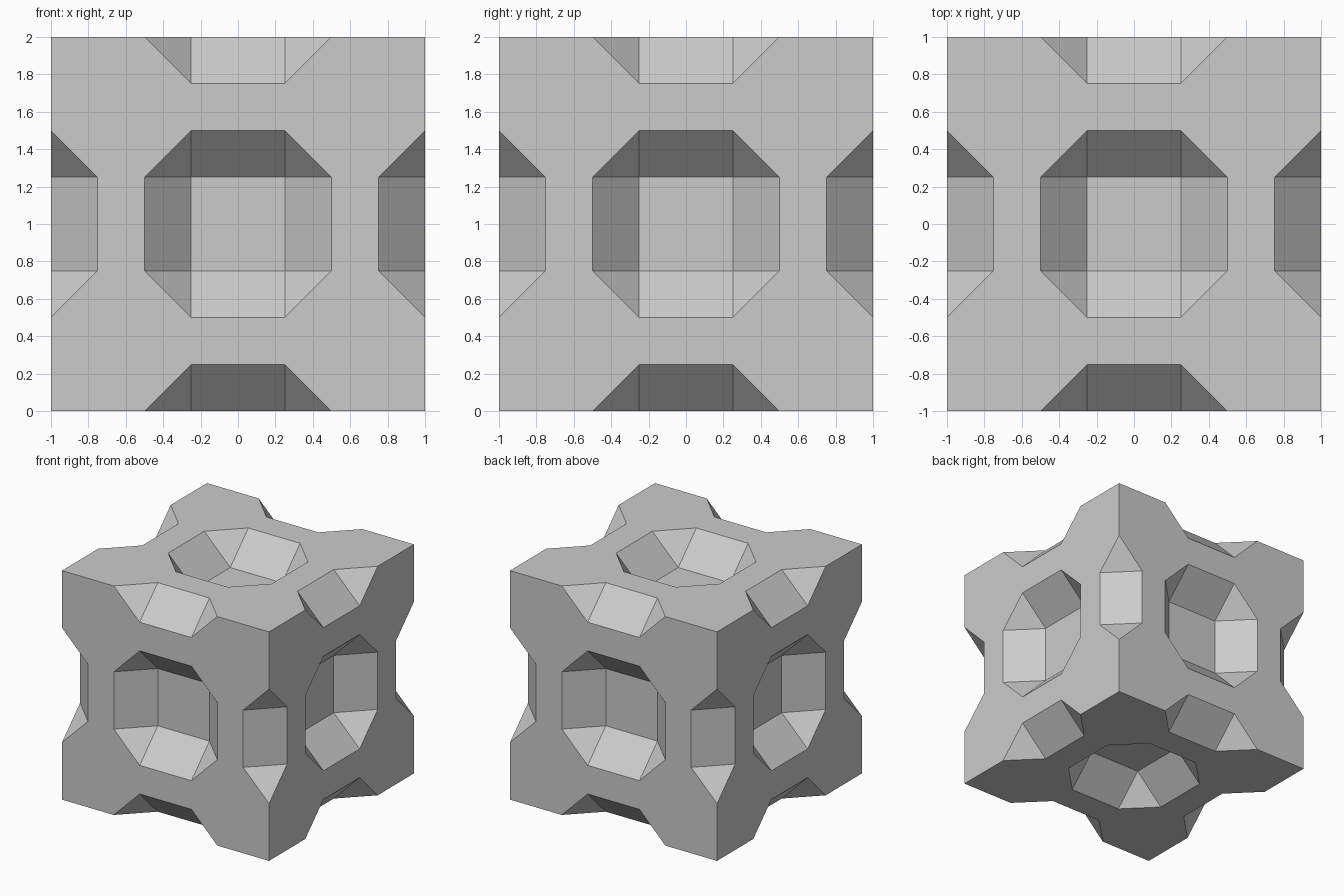
import bpy, bmesh
from itertools import product
from mathutils import Vector

if "Cube" in bpy.data.objects:
    bpy.data.objects.remove(bpy.data.objects["Cube"])

S = (-1, 1)


def hull(bm, pts):
    """Add a convex solid around the given points."""
    verts = [bm.verts.new(p) for p in pts]
    bmesh.ops.convex_hull(bm, input=verts)


def place(axis, a, b, c):
    """Put a along the given axis, b and c along the next two, lifted onto z = 0."""
    v = Vector((0, 0, 1))
    v[axis] += a
    v[(axis + 1) % 3] += b
    v[(axis + 2) % 3] += c
    return v


def make_object(name, bm):
    bmesh.ops.dissolve_limit(bm, angle_limit=0.01, verts=bm.verts, edges=bm.edges)
    bmesh.ops.recalc_face_normals(bm, faces=bm.faces)
    mesh = bpy.data.meshes.new(name)
    bm.to_mesh(mesh)
    bm.free()
    obj = bpy.data.objects.new(name, mesh)
    bpy.context.collection.objects.link(obj)
    return obj


# Solid cube
bm = bmesh.new()
hull(bm, [place(0, *p) for p in product(S, S, S)])
cube = make_object("notched_cube", bm)

bm = bmesh.new()
for axis in range(3):
    # Octagonal face pockets tapering to a square floor
    for s in S:
        pts = [place(axis, s + d, u * 0.25, v * 0.25)
               for d, u, v in product((-0.25, 0.25), S, S)]
        for u, v in product(S, S):
            pts += [place(axis, s, u * 0.5, v * 0.25), place(axis, s, u * 0.25, v * 0.5)]
        hull(bm, pts)
    # Chamfered notches at the middle of each edge, pointed at both ends
    for s, t in product(S, S):
        pts = []
        for e in S:
            pts.append(place(axis, e * 0.5, s, t))
            for d in (-0.25, 0.25):
                pts += [place(axis, e * 0.25, s + d, t), place(axis, e * 0.25, s, t + d)]
        hull(bm, pts)
cutter = make_object("pocket_cutters", bm)
cutter.hide_render = True

# Carve the cube
mod = cube.modifiers.new("carve", 'BOOLEAN')
mod.operation = 'DIFFERENCE'
mod.solver = 'EXACT'
mod.object = cutter
bpy.context.view_layer.objects.active = cube
bpy.ops.object.modifier_apply(modifier=mod.name)
bpy.data.objects.remove(cutter)
